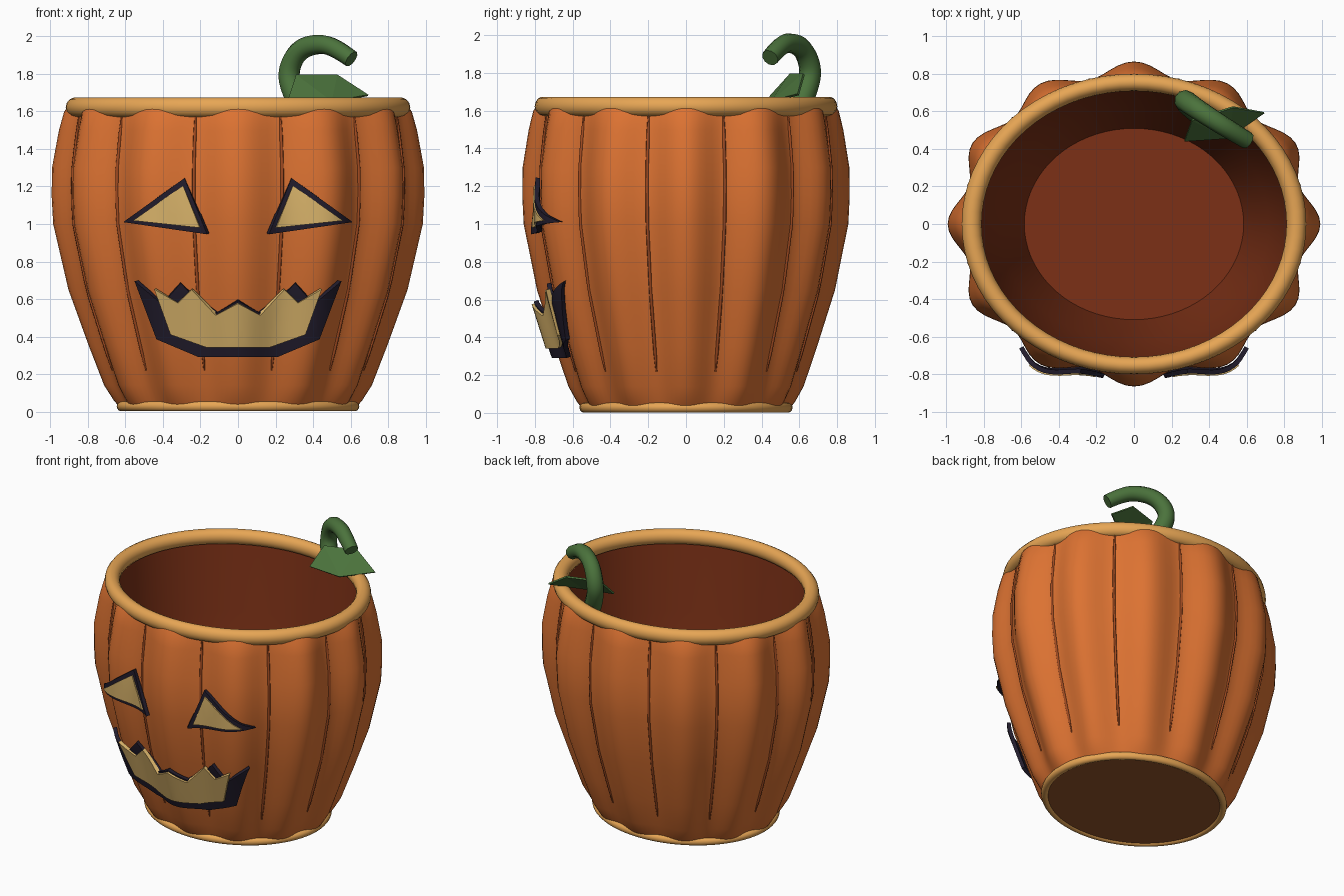
import bpy, bmesh, math
from mathutils import Vector

if "Cube" in bpy.data.objects:
    bpy.data.objects.remove(bpy.data.objects["Cube"])

SQ = 0.872          # depth / width ratio of the bucket
LOBES = 12
# body profile: (height, mean radius, lobe strength)
PROFILE = [(0.03, 0.625, 0.02), (0.06, 0.645, 0.028), (0.14, 0.69, 0.035), (0.35, 0.765, 0.04),
           (0.65, 0.868, 0.042), (1.0, 0.945, 0.043), (1.15, 0.953, 0.043), (1.3, 0.951, 0.043),
           (1.5, 0.92, 0.038), (1.6, 0.9, 0.03), (1.635, 0.88, 0.02)]


def material(name, color):
    m = bpy.data.materials.new(name)
    m.diffuse_color = (*color, 1)
    m.use_nodes = True
    m.node_tree.nodes["Principled BSDF"].inputs["Base Color"].default_value = m.diffuse_color
    return m


ORANGE = material("orange_skin", (0.72, 0.17, 0.032))
GROOVE = material("groove", (0.36, 0.07, 0.015))
INSIDE = material("inside", (0.2, 0.03, 0.008))
BASE = material("underside", (0.3, 0.09, 0.025))
TRIM = material("trim", (0.8, 0.38, 0.09))
DARK = material("dark_outline", (0.016, 0.012, 0.026))
CREAM = material("cream", (0.72, 0.47, 0.15))
GREEN = material("stem_green", (0.07, 0.17, 0.045))


def add_object(name, bm, mat, smooth=True):
    me = bpy.data.meshes.new(name)
    bm.to_mesh(me)
    bm.free()
    ob = bpy.data.objects.new(name, me)
    bpy.context.collection.objects.link(ob)
    me.materials.append(mat)
    for p in me.polygons:
        p.use_smooth = smooth
    return ob


def radius(t, z):
    z = min(max(z, PROFILE[0][0]), PROFILE[-1][0])
    for (z0, r0, a0), (z1, r1, a1) in zip(PROFILE, PROFILE[1:]):
        if z <= z1:
            f = (z - z0) / (z1 - z0)
            break
    return (r0 + (r1 - r0) * f) * (1 + (a0 + (a1 - a0) * f) * math.cos(LOBES * t))


def lathe(name, rows, mat, n, rad, cap=False):
    """Stack elliptical rings; rad(angle, row) gives each ring's radius."""
    bm = bmesh.new()
    rings = []
    for row in rows:
        ring = []
        for i in range(n):
            t = math.tau * i / n
            r = rad(t, row)
            ring.append(bm.verts.new((r * math.cos(t), SQ * r * math.sin(t), row[0])))
        rings.append(ring)
    for a, b in zip(rings, rings[1:]):
        for i in range(n):
            j = (i + 1) % n
            bm.faces.new((a[i], a[j], b[j], b[i]))
    if cap:
        bm.faces.new(rings[-1])
    return add_object(name, bm, mat)


# Ribbed outer shell
lathe("bucket_body", PROFILE, ORANGE, 144, lambda t, row: radius(t, row[0]))

# Inner wall and floor, then the underside
lining = lathe("inner_lining", [(1.64, 0.86), (1.55, 0.845), (1.1, 0.81), (0.6, 0.72), (0.1, 0.585)],
               INSIDE, 72, lambda t, row: row[1], True)
lining.data.polygons[-1].use_smooth = False
lining.data.flip_normals()
under = lathe("underside", [(0.04, 0.615), (0.012, 0.61)], BASE, 72, lambda t, row: row[1], True)
under.data.polygons[-1].use_smooth = False

# Rim and base rings
for name, z, major, minor in (("rim_ring", 1.622, 0.866, 0.053), ("base_ring", 0.028, 0.62, 0.027)):
    bpy.ops.mesh.primitive_torus_add(major_segments=72, minor_segments=14, location=(0, 0, z),
                                     major_radius=major, minor_radius=minor)
    ring = bpy.context.object
    ring.name = name
    ring.scale.y = SQ
    ring.data.materials.append(TRIM)
    bpy.ops.object.shade_smooth()


def tube(name, paths, bevel, mat, kind="POLY", cap=True):
    """Each path is a list of (point, thickness)."""
    cu = bpy.data.curves.new(name, "CURVE")
    cu.dimensions = "3D"
    cu.bevel_depth = bevel
    cu.bevel_resolution = 3 if kind == "NURBS" else 1
    cu.use_fill_caps = cap
    for path in paths:
        sp = cu.splines.new(kind)
        sp.points.add(len(path) - 1)
        for p, (co, thick) in zip(sp.points, path):
            p.co = (*co, 1)
            p.radius = thick
        if kind == "NURBS":
            sp.order_u = 3
            sp.use_endpoint_u = True
            sp.resolution_u = 6
    ob = bpy.data.objects.new(name, cu)
    bpy.context.collection.objects.link(ob)
    cu.materials.append(mat)
    return ob


# Thin groove lines in every valley
grooves = []
for k in range(LOBES):
    t = math.tau * (k + 0.5) / LOBES
    line = []
    for i in range(15):
        z = 0.22 + 1.36 * i / 14
        r = radius(t, z) + 0.001
        line.append(((r * math.cos(t), SQ * r * math.sin(t), z), 0.5 if i in (0, 14) else 1))
    grooves.append(line)
tube("rib_grooves", grooves, 0.009, GROOVE)


def on_front(x, z, off):
    """Point on the front of the ribbed shell at width x, height z."""
    lo, hi = -math.pi / 2, 0.0
    for _ in range(30):
        t = (lo + hi) / 2
        if (radius(t, z) + off) * math.cos(t) < x:
            lo = t
        else:
            hi = t
    return Vector((x, SQ * (radius(lo, z) + off) * math.sin(lo), z))


def face_panel(name, pts, off, mat):
    """Flat right-hand outline, sliced finely, wrapped on the shell and mirrored."""
    bm = bmesh.new()
    bm.faces.new([bm.verts.new((x, 0, z)) for x, z in pts])
    bmesh.ops.triangulate(bm, faces=bm.faces[:])
    for axis, start, stop in (((1, 0, 0), 0.03, 0.63), ((0, 0, 1), 0.25, 1.26)):
        d = start
        while d < stop:
            bmesh.ops.bisect_plane(bm, geom=bm.verts[:] + bm.edges[:] + bm.faces[:], dist=1e-5,
                                   plane_co=Vector(axis) * d, plane_no=axis)
            d += 0.03 if axis[0] else 0.1
    for v in bm.verts:
        v.co = on_front(v.co.x, v.co.z, off)
    bm.normal_update()
    flip = [f for f in bm.faces if f.normal.y > 0]
    bmesh.ops.reverse_faces(bm, faces=flip)
    ob = add_object(name, bm, mat)
    mir = ob.modifiers.new("mirror", "MIRROR")
    mir.use_clip = True
    sol = ob.modifiers.new("thickness", "SOLIDIFY")
    sol.thickness = 0.025
    sol.offset = -1
    bpy.context.view_layer.objects.active = ob
    bpy.ops.object.select_all(action="DESELECT")
    ob.select_set(True)
    for m in ("mirror", "thickness"):
        bpy.ops.object.modifier_apply(modifier=m)
    bpy.ops.object.shade_smooth_by_angle(angle=math.radians(35))


# Eyes and toothy grin: dark outline behind, cream shape in front
face_panel("eye_outlines", [(0.285, 1.245), (0.165, 0.945), (0.612, 1.01)], 0.042, DARK)
face_panel("eyes", [(0.293, 1.205), (0.205, 0.98), (0.56, 1.018)], 0.052, CREAM)
face_panel("mouth_outline", [(0, 0.29), (0.21, 0.29), (0.435, 0.385), (0.552, 0.695), (0.415, 0.58),
                             (0.375, 0.605), (0.305, 0.685), (0.235, 0.61), (0.12, 0.525),
                             (0, 0.59)], 0.042, DARK)
face_panel("mouth", [(0, 0.575), (0.12, 0.513), (0.247, 0.65), (0.32, 0.578), (0.447, 0.652),
                     (0.36, 0.41), (0.17, 0.342), (0, 0.342)], 0.06, CREAM)

# Curled stem on the back of the rim
tube("stem", [[((0.335, 0.6, 1.62), 1.1), ((0.285, 0.64, 1.71), 1.08), ((0.265, 0.665, 1.82), 1.05),
               ((0.325, 0.62, 1.935), 1.0), ((0.44, 0.545, 1.965), 0.95), ((0.53, 0.49, 1.935), 0.9),
               ((0.605, 0.445, 1.88), 0.85)]], 0.055, GREEN, "NURBS")

# Folded leaf beside the stem
bm = bmesh.new()
bm.faces.new([bm.verts.new(p) for p in ((0.27, 0.44, 1.675), (0.5, 0.455, 1.655), (0.695, 0.59, 1.69),
                                        (0.53, 0.62, 1.797), (0.31, 0.55, 1.797))])
bmesh.ops.triangulate(bm, faces=bm.faces[:])
leaf = add_object("leaf", bm, GREEN, False)
leaf.modifiers.new("thickness", "SOLIDIFY").thickness = 0.012
